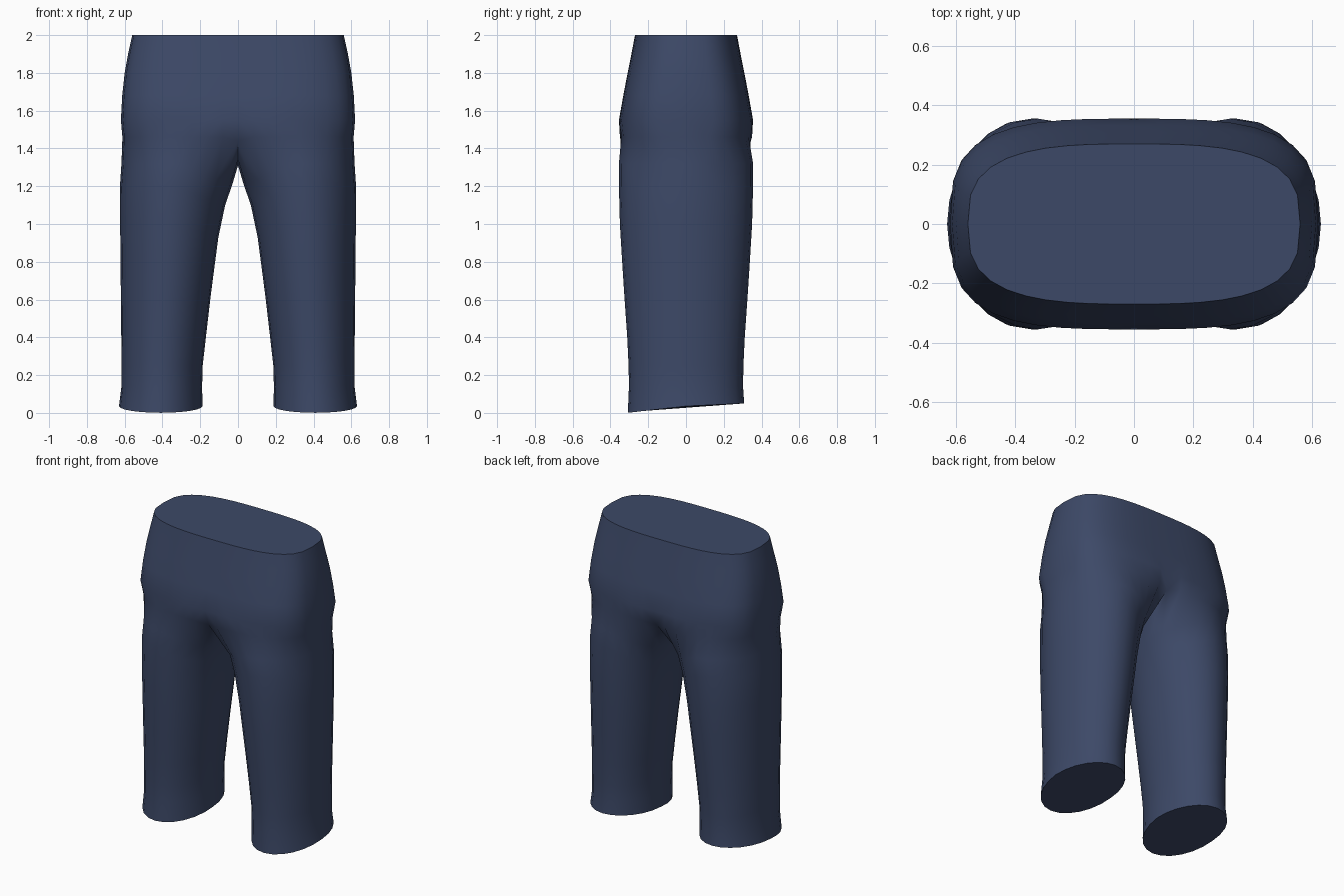
import bpy, bmesh, math

if "Cube" in bpy.data.objects:
    bpy.data.objects.remove(bpy.data.objects["Cube"])

# One flat fabric colour
navy = bpy.data.materials.new("navy_fabric")
navy.diffuse_color = (0.046, 0.066, 0.136, 1.0)
navy.use_nodes = True
navy.node_tree.nodes["Principled BSDF"].inputs["Base Color"].default_value = navy.diffuse_color

STEP = 15            # degrees between points of a leg ring
OUTER = range(-150, 151, STEP)     # front centre, round the outside, to back centre
INNER = range(165, 196, STEP)      # inside of the thigh, back to front


def torso_point(t, z, a, b, n):
    """Point on the half outline of the hips: a squarish oval, x >= 0."""
    if abs(t) <= 90:
        u = 0.53 + 0.47 * math.cos(math.radians(t))
    else:
        u = 0.53 * (150 - abs(t)) / 60
    y = b * max(0.0, 1 - u ** n) ** (1 / n)
    return (a * u, math.copysign(y, t), z)


def leg_point(t, z, x_in, x_out, ry, dip):
    """Point on an oval leg ring whose inner side is lowered by dip."""
    c, s = math.cos(math.radians(t)), math.sin(math.radians(t))
    x = (x_in + x_out) / 2 + (x_out - x_in) / 2 * c
    return (x, ry * s, z - dip * max(0.0, -c))


# Hips: height, half width, half depth, squareness
TORSO = [(2.0, 0.56, 0.27, 3.0), (1.9, 0.582, 0.289, 3.0),
         (1.8, 0.60, 0.309, 3.1), (1.68, 0.613, 0.332, 3.2),
         (1.55, 0.62, 0.355, 3.3), (1.46, 0.612, 0.35, 3.0)]

# Leg: height, inner x, outer x, half depth, drop of the inner side
LEG = [(1.32, 0.03, 0.617, 0.355, 0.11), (1.2, 0.068, 0.625, 0.355, 0.1),
       (1.0, 0.104, 0.624, 0.35, 0.07), (0.8, 0.125, 0.622, 0.338, 0.03),
       (0.6, 0.147, 0.62, 0.325, 0), (0.4, 0.17, 0.618, 0.311, 0),
       (0.25, 0.187, 0.617, 0.304, 0), (0.14, 0.19, 0.617, 0.302, 0)]

bm = bmesh.new()

# Half hips, open at the centre line
rows = [[bm.verts.new(torso_point(t, *r)) for t in OUTER] for r in TORSO]
for v in (rows[-1][0], rows[-1][-1]):
    v.co.y *= 0.9
    v.co.z = 1.44
for a, b in zip(rows, rows[1:]):
    for i in range(len(a) - 1):
        bm.faces.new((a[i], a[i + 1], b[i + 1], b[i]))

# Crotch arch closes the last hip row into a full ring
arch = []
for k in range(len(INNER)):
    f = 1 - 2 * (k + 1) / (len(INNER) + 1)
    arch.append(bm.verts.new((0, 0.315 * f, 1.31 + 0.13 * f * f)))
rings = [rows[-1] + arch]

# Leg rings down to the slanted hem
angles = list(OUTER) + list(INNER)
for r in LEG:
    rings.append([bm.verts.new(leg_point(t, *r)) for t in angles])
hem = []
for t in angles:
    x, y, z = leg_point(t, 0, 0.188, 0.63, 0.308, 0)
    z = 0.036 + (0.045 if y > 0 else 0.115) * y
    hem.append(bm.verts.new((x, y, max(z, 0))))
rings.append(hem)
for a, b in zip(rings, rings[1:]):
    for i in range(len(a)):
        j = (i + 1) % len(a)
        bm.faces.new((a[i], a[j], b[j], b[i]))
bm.faces.new(hem)

# Other half, then the waist cap
bmesh.ops.mirror(bm, geom=bm.verts[:] + bm.edges[:] + bm.faces[:],
                 axis='X', merge_dist=0.0005)
bmesh.ops.remove_doubles(bm, verts=bm.verts[:], dist=0.0005)
waist = [e for e in bm.edges if e.is_boundary and all(v.co.z > 1.99 for v in e.verts)]
bmesh.ops.contextual_create(bm, geom=waist)
bmesh.ops.recalc_face_normals(bm, faces=bm.faces[:])

mesh = bpy.data.meshes.new("trousers")
bm.to_mesh(mesh)
bm.free()
mesh.materials.append(navy)
trousers = bpy.data.objects.new("trousers", mesh)
bpy.context.collection.objects.link(trousers)

# Smooth cloth with crisp waist and hem edges
bpy.context.view_layer.objects.active = trousers
trousers.select_set(True)
bpy.ops.object.shade_smooth_by_angle(angle=math.radians(50))
